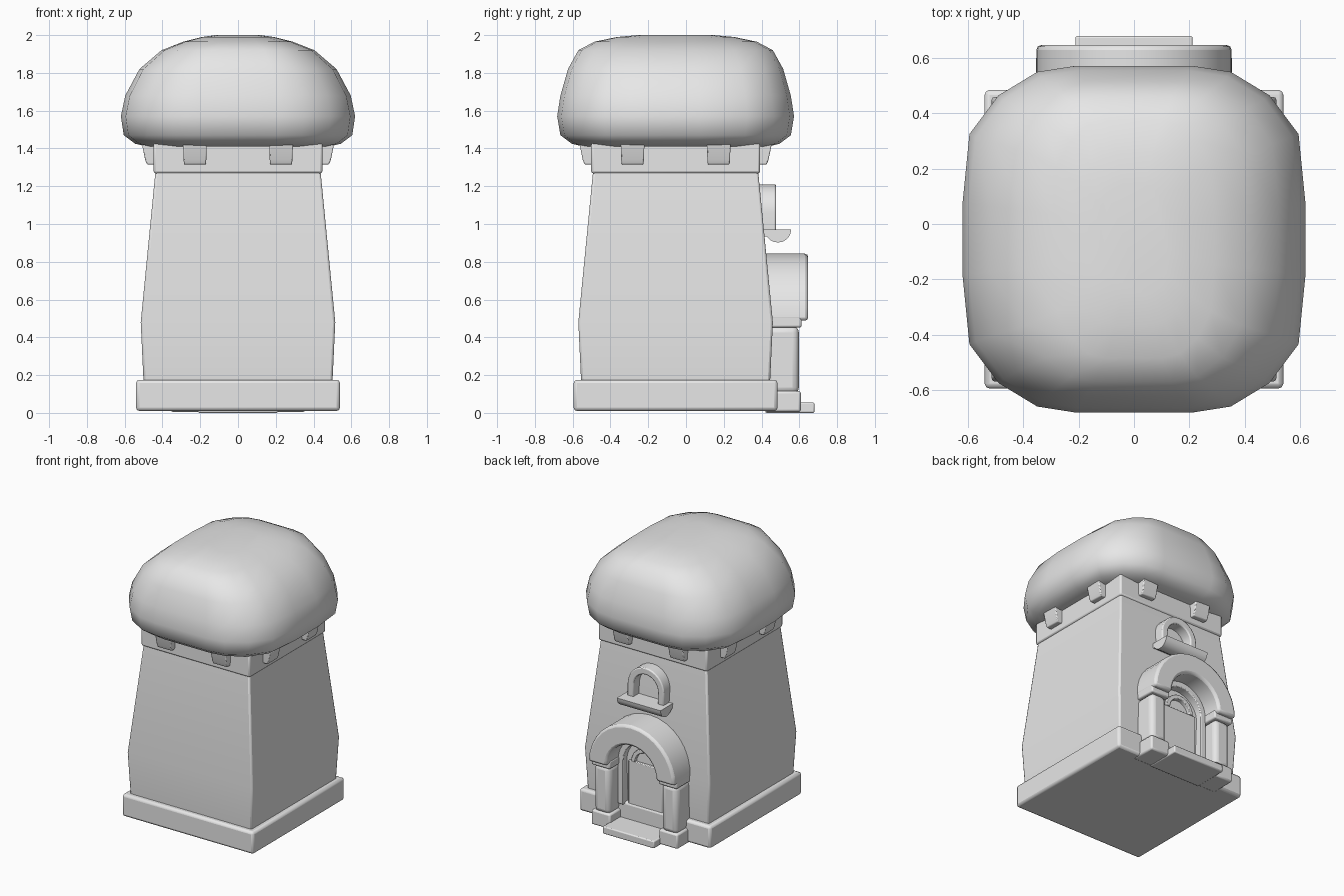
import bpy, bmesh, math

if "Cube" in bpy.data.objects:
    bpy.data.objects.remove(bpy.data.objects["Cube"])

CY = -0.055  # centre of the tower in y

stone = bpy.data.materials.new("plain grey")
stone.use_nodes = True
stone.diffuse_color = (0.8, 0.8, 0.8, 1)
stone.node_tree.nodes["Principled BSDF"].inputs["Base Color"].default_value = (0.8, 0.8, 0.8, 1)


def finish(name, bm, bevel=0.0, segments=2, angle=40):
    bmesh.ops.recalc_face_normals(bm, faces=bm.faces)
    me = bpy.data.meshes.new(name)
    bm.to_mesh(me)
    bm.free()
    me.materials.append(stone)
    ob = bpy.data.objects.new(name, me)
    bpy.context.collection.objects.link(ob)
    if bevel:
        mod = ob.modifiers.new("soft_edges", 'BEVEL')
        mod.width, mod.segments = bevel, segments
        mod.limit_method, mod.angle_limit = 'ANGLE', math.radians(40)
    bpy.ops.object.select_all(action='DESELECT')
    ob.select_set(True)
    bpy.context.view_layer.objects.active = ob
    bpy.ops.object.shade_smooth_by_angle(angle=math.radians(angle))
    return ob


def loft(name, rings, **kw):
    """Skin closed rings of equal length and cap both ends."""
    bm = bmesh.new()
    rows = [[bm.verts.new(p) for p in ring] for ring in rings]
    n = len(rows[0])
    for a, b in zip(rows, rows[1:]):
        for i in range(n):
            j = (i + 1) % n
            bm.faces.new((a[i], a[j], b[j], b[i]))
    bm.faces.new(rows[0][::-1])
    bm.faces.new(rows[-1])
    return finish(name, bm, **kw)


def rect(x0, x1, y0, y1, z):
    return [(x0, y0, z), (x1, y0, z), (x1, y1, z), (x0, y1, z)]


def box(name, x0, x1, y0, y1, z0, z1, **kw):
    return loft(name, [rect(x0, x1, y0, y1, z0), rect(x0, x1, y0, y1, z1)], **kw)


def square(h, z):
    return rect(-h, h, CY - h, CY + h, z)


def arc(r, z, steps, a0=0.0, a1=math.pi):
    return [(r * math.cos(a0 + (a1 - a0) * i / steps),
             z + r * math.sin(a0 + (a1 - a0) * i / steps)) for i in range(steps + 1)]


def arch(name, outer, inner, zc, z0, y0, y1, steps=16, **kw):
    """Half-ring band with straight legs down to z0, built from quads."""
    def line(r):
        pts = arc(r, zc, steps)
        if z0 < zc:
            pts = [(r, z0)] + pts + [(-r, z0)]
        return pts
    sections = []
    for (ox, oz), (ix, iz) in zip(line(outer), line(inner)):
        sections.append([(ox, y0, oz), (ox, y1, oz), (ix, y1, iz), (ix, y0, iz)])
    return loft(name, sections, **kw)


# Plinth, tapering walls and the band under the roof
loft("plinth", [square(0.54, 0.01), square(0.54, 0.175)], bevel=0.018)
loft("tower_walls", [square(0.5, 0.16), square(0.515, 0.48), square(0.437, 1.28)], bevel=0.012)
loft("upper_band", [square(0.447, 1.268), square(0.447, 1.43)], bevel=0.012)

# Two brackets on each of the four sides
for side in range(4):
    ca, sa = round(math.cos(side * math.pi / 2)), round(math.sin(side * math.pi / 2))
    for n, mid in enumerate((-0.228, 0.228)):
        rings = []
        for z, out, half in ((1.315, 0.482, 0.058), (1.34, 0.492, 0.06), (1.43, 0.51, 0.063)):
            local = [(mid - half, -out), (mid + half, -out), (mid + half, -0.43), (mid - half, -0.43)]
            rings.append([(x * ca - y * sa, CY + x * sa + y * ca, z) for x, y in local])
        loft(f"bracket_{side}_{n}", rings, bevel=0.006)

# Cushion-shaped roof: one rounded outline scaled up its height
quarter = [(0.62, 0.13), (0.595, 0.38), (0.49, 0.52), (0.35, 0.605), (0.21, 0.627)]
outline = (quarter + [(-x, y) for x, y in quarter[::-1]]
           + [(-x, -y) for x, y in quarter] + [(x, -y) for x, y in quarter[::-1]])
levels = [(1.41, 0.48, 0.49), (1.425, 0.545, 0.55), (1.47, 0.605, 0.61), (1.57, 0.62, 0.627),
          (1.68, 0.597, 0.61), (1.82, 0.522, 0.57), (1.92, 0.405, 0.515), (1.965, 0.29, 0.43),
          (1.99, 0.19, 0.31), (2.0, 0.12, 0.2)]
loft("roof", [[(x * hx / 0.62, CY + y * hy / 0.627, z) for x, y in outline]
              for z, hx, hy in levels], angle=60)

# Portal on the back: arch, pillars with capitals and pedestals, doorstep
arch("portal_arch", 0.355, 0.205, 0.488, 0.488, 0.38, 0.647, bevel=0.018)
for name, s in (("left", 1), ("right", -1)):
    def span(a, b):
        return (a, b) if s > 0 else (-b, -a)
    box(f"{name}_capital", *span(0.2, 0.352), 0.42, 0.612, 0.452, 0.512, bevel=0.01)
    box(f"{name}_pillar", *span(0.213, 0.343), 0.42, 0.598, 0.1, 0.46, bevel=0.035, segments=3)
    box(f"{name}_pedestal", *span(0.2, 0.355), 0.42, 0.608, 0.005, 0.115, bevel=0.012)
box("doorstep", -0.212, 0.212, 0.42, 0.68, 0.0, 0.055, bevel=0.008)

# Door with its frame and the half-round light above
arch("door_frame", 0.21, 0.165, 0.488, 0.16, 0.4, 0.505, bevel=0.006)
box("door_panel", -0.14, 0.14, 0.42, 0.478, 0.16, 0.49, bevel=0.005)
arch("door_light_rim", 0.115, 0.085, 0.49, 0.49, 0.42, 0.482, steps=12, bevel=0.004)

# Window above the portal: arched frame and half-round sill
arch("window_frame", 0.15, 0.1, 1.06, 0.96, 0.36, 0.477, bevel=0.008)
sill = arc(0.07, 0.972, 10, math.pi, 2 * math.pi)
loft("window_sill", [[(x, 0.487 + p, z) for p, z in sill] for x in (-0.18, 0.18)])
box("window_sill_back", -0.18, 0.18, 0.37, 0.45, 0.935, 0.972)
